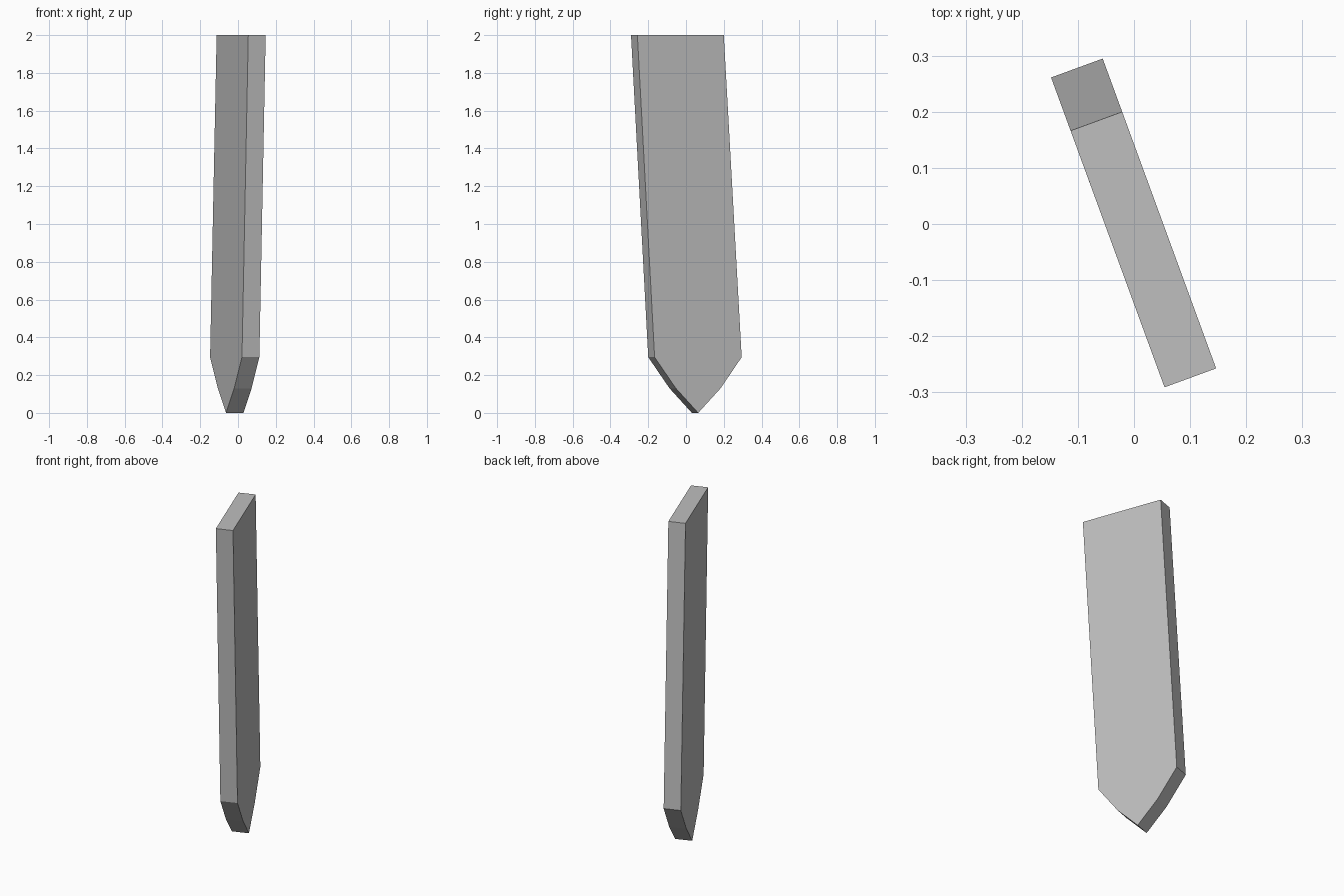
import bpy
import bmesh
from mathutils import Matrix, Vector

cube = bpy.data.objects.get("Cube")
if cube:
    bpy.data.objects.remove(cube, do_unlink=True)

# Plain grey material
GREY = (0.52, 0.52, 0.52, 1.0)
grey = bpy.data.materials.new("grey")
grey.use_nodes = True
grey.diffuse_color = GREY
grey.node_tree.nodes["Principled BSDF"].inputs["Base Color"].default_value = GREY

# Leaning plank outline with a pointed foot: (position along width, height)
THICKNESS = 0.098
outline = [(-0.292, 2.0), (-0.195, 0.295), (-0.075, 0.13), (0.051, 0.0),
           (0.177, 0.13), (0.296, 0.295), (0.195, 2.0)]

# Extrude the outline through the plank's thickness
bm = bmesh.new()
side = bm.faces.new([bm.verts.new((-THICKNESS / 2, u, z)) for u, z in outline])
extruded = bmesh.ops.extrude_face_region(bm, geom=[side])
moved = [v for v in extruded["geom"] if isinstance(v, bmesh.types.BMVert)]
bmesh.ops.translate(bm, verts=moved, vec=Vector((THICKNESS, 0, 0)))

# Turn the plank about the vertical axis
bmesh.ops.rotate(bm, verts=bm.verts, cent=(0, 0, 0),
                 matrix=Matrix.Rotation(0.351, 3, 'Z'))
bmesh.ops.recalc_face_normals(bm, faces=bm.faces)

mesh = bpy.data.meshes.new("pointed_plank")
bm.to_mesh(mesh)
bm.free()
mesh.materials.append(grey)
plank = bpy.data.objects.new("pointed_plank", mesh)
bpy.context.collection.objects.link(plank)
